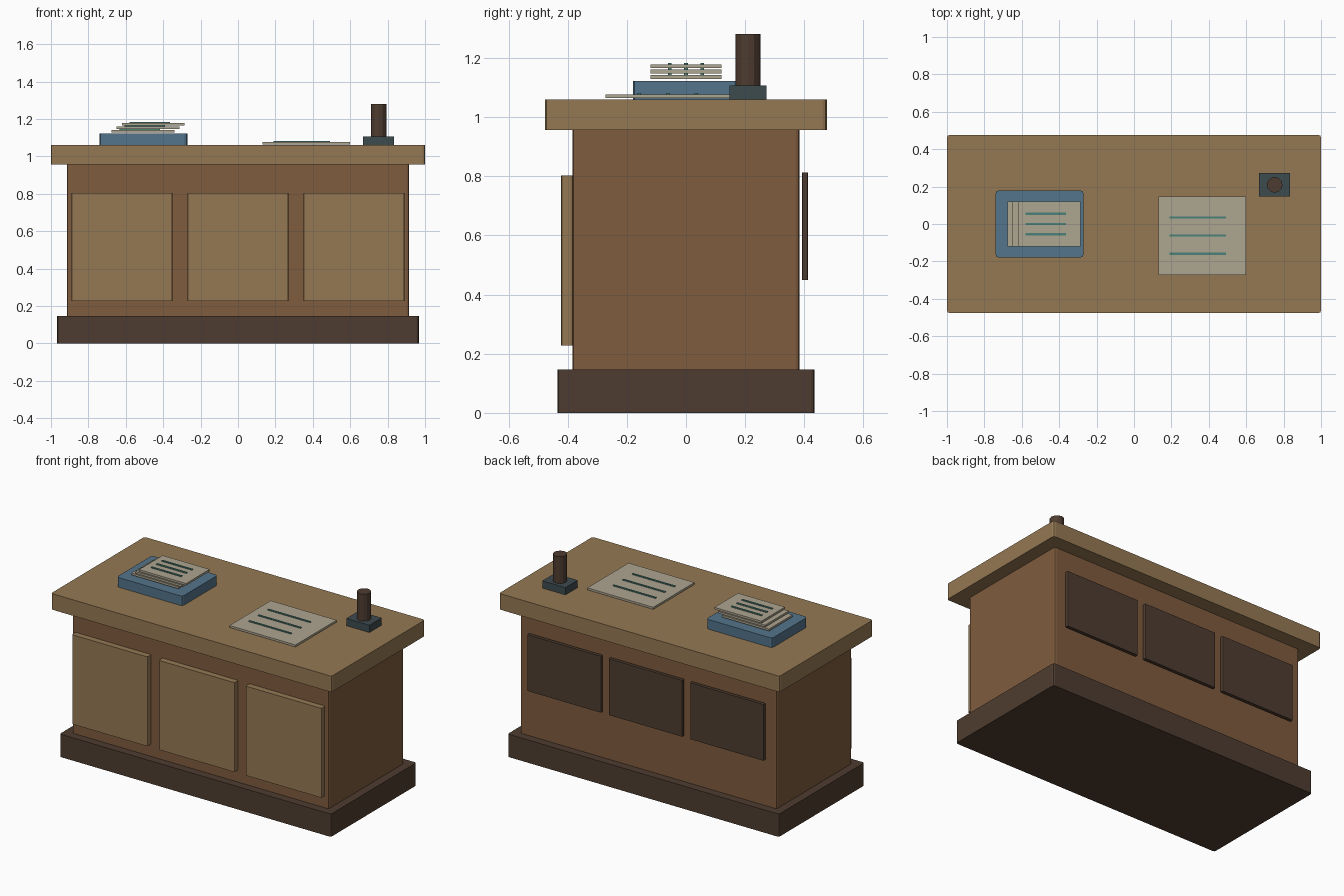
import bpy, bmesh
from mathutils import Vector

if "Cube" in bpy.data.objects:
    bpy.data.objects.remove(bpy.data.objects["Cube"])


def material(name, rgb):
    m = bpy.data.materials.new(name)
    m.diffuse_color = [(c / 255) ** 2.2 for c in rgb] + [1]
    m.use_nodes = True
    m.node_tree.nodes["Principled BSDF"].inputs["Base Color"].default_value = m.diffuse_color
    return m


LIGHT = material("light_wood", (148, 120, 84))
MID = material("mid_wood", (126, 92, 64))
DARK = material("dark_wood", (80, 63, 52))
BLUE = material("blue_leather", (84, 116, 138))
PAPER = material("paper", (172, 164, 143))
INK = material("ink", (76, 128, 120))
SLATE = material("slate", (64, 76, 80))


def finish(bm, name, mat):
    mesh = bpy.data.meshes.new(name)
    bm.to_mesh(mesh)
    bm.free()
    mesh.materials.append(mat)
    ob = bpy.data.objects.new(name, mesh)
    bpy.context.collection.objects.link(ob)
    return ob


def block(name, mat, x, y, z, corner=0.0):
    """Box from (min, max) ranges, upright corners optionally rounded."""
    bm = bmesh.new()
    bmesh.ops.create_cube(bm, size=1)
    for v in bm.verts:
        v.co = Vector([(r[0] + r[1]) / 2 + c * (r[1] - r[0])
                       for c, r in zip(v.co, (x, y, z))])
    if corner:
        upright = [e for e in bm.edges
                   if abs(e.verts[0].co.z - e.verts[1].co.z) > 1e-5]
        bmesh.ops.bevel(bm, geom=upright, offset=corner, segments=2,
                        profile=0.5, affect='EDGES')
    return finish(bm, name, mat)


def span(c, w):
    return (c - w / 2, c + w / 2)


def sheet(name, cx, cy, w, d, z):
    """Paper sheet with three written lines."""
    block(name, PAPER, span(cx, w), span(cy, d), (z, z + 0.013))
    for i in (-1, 0, 1):
        block(f"{name}_line_{i + 2}", INK, span(cx - 0.05 * w, 0.645 * w),
              span(cy + i * 0.23 * d, 0.012), (z + 0.012, z + 0.018))


# Desk carcass
block("plinth", DARK, (-0.967, 0.967), (-0.435, 0.435), (0, 0.147), 0.012)
block("body", MID, (-0.914, 0.914), (-0.383, 0.383), (0.147, 0.957), 0.012)
block("desk_top", LIGHT, (-1, 1), (-0.476, 0.476), (0.957, 1.06), 0.014)

# Front and back panels
for i in (-1, 0, 1):
    block(f"front_panel_{i + 2}", LIGHT, span(i * 0.62, 0.54),
          (-0.422, -0.382), (0.227, 0.803), 0.008)
    block(f"back_panel_{i + 2}", DARK, span(i * 0.58, 0.525),
          (0.392, 0.413), (0.449, 0.812), 0.005)

# Blotter pad with a stack of notes, and a loose sheet
block("blotter", BLUE, span(-0.505, 0.47), span(0, 0.36), (1.06, 1.122), 0.018)
for i in range(3):
    sheet(f"note_{i + 1}", -0.508 + 0.027 * i, 0, 0.335, 0.24, 1.129 + 0.018 * i)
sheet("loose_sheet", 0.365, -0.062, 0.47, 0.42, 1.064)

# Stamp with upright handle
block("stamp_base", SLATE, span(0.752, 0.165), span(0.209, 0.125), (1.06, 1.107))
bm = bmesh.new()
bmesh.ops.create_cone(bm, cap_ends=True, segments=12, radius1=0.042,
                      radius2=0.042, depth=0.173)
bmesh.ops.translate(bm, verts=bm.verts, vec=(0.752, 0.209, 1.1935))
finish(bm, "stamp_handle", DARK)
